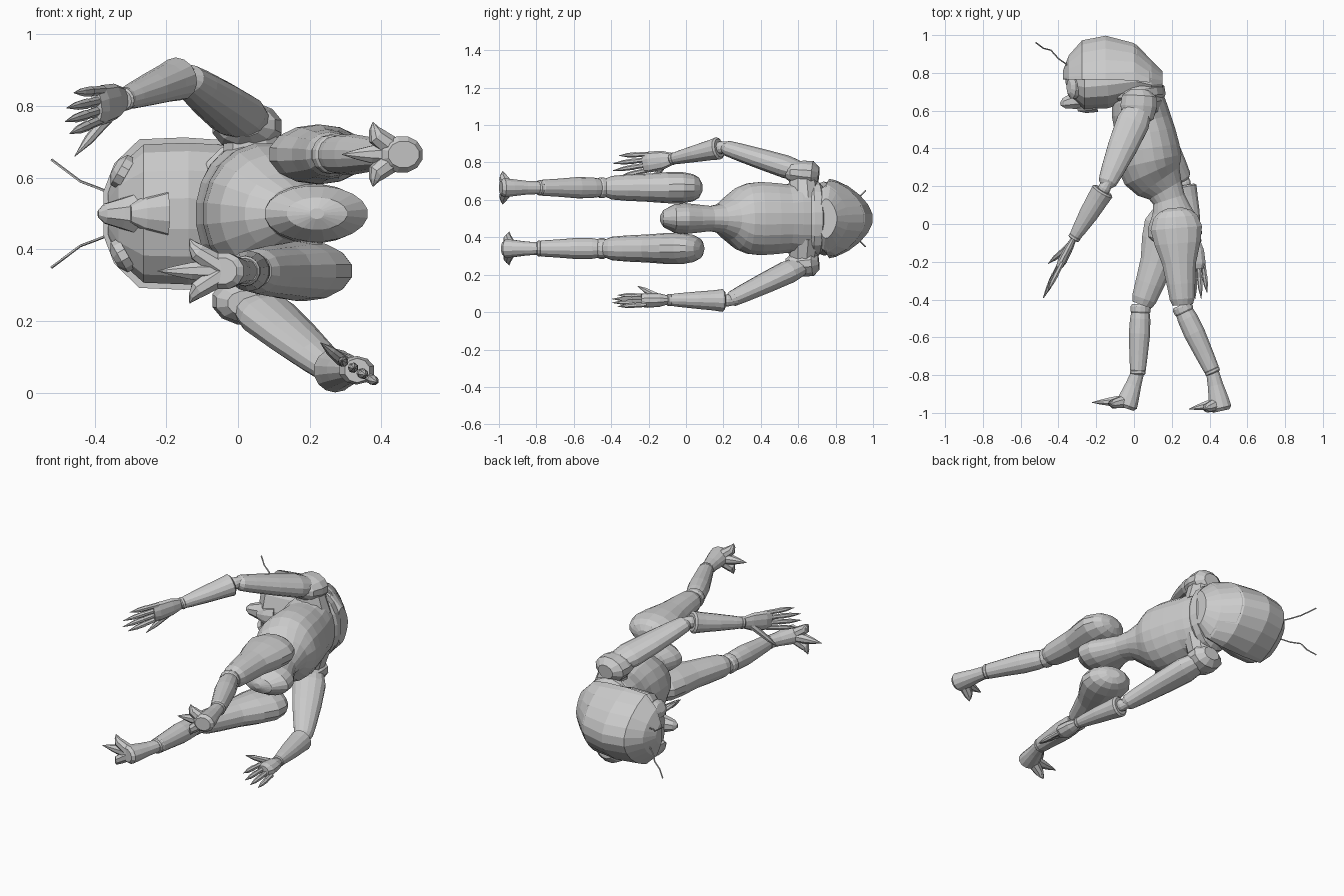
import bpy, bmesh, math
from mathutils import Vector as V

CZ = 0.5  # mid-plane of the body, which lies on its side


def loft(name, secs, n=14, k=0.0, fixed=None, clamp=None):
    """Skin rings (x, y, z, radius in the xy plane, radius along z)."""
    bm = bmesh.new()
    pts = [V(s[:3]) for s in secs]
    rings = []
    for i, s in enumerate(secs):
        t = fixed or (pts[min(i + 1, len(pts) - 1)] - pts[max(i - 1, 0)])
        t = V(t).normalized()
        w = (V((0, 0, 1)) - t * t.z).normalized()
        u = w.cross(t)
        ring = []
        for j in range(n):
            a = 2 * math.pi * (j + 0.5) / n
            p = pts[i] + u * s[3] * math.cos(a) + w * s[4] * math.sin(a) * (1 + k * math.cos(a))
            if clamp:
                p.y = max(p.y, clamp(p.x))
            ring.append(bm.verts.new(p))
        rings.append(ring)
    for a, b in zip(rings, rings[1:]):
        for j in range(n):
            bm.faces.new((a[j], a[(j + 1) % n], b[(j + 1) % n], b[j]))
    bm.faces.new(rings[0])
    bm.faces.new(rings[-1])
    bmesh.ops.recalc_face_normals(bm, faces=bm.faces)
    me = bpy.data.meshes.new(name)
    bm.to_mesh(me)
    bm.free()
    ob = bpy.data.objects.new(name, me)
    bpy.context.collection.objects.link(ob)
    return ob


def limb(name, p, q, prof, n=14):
    """Straight part from p to q; profile rows are (fraction, xy radius, z radius)."""
    p, q = V(p), V(q)
    return loft(name, [(*p.lerp(q, f), a, b) for f, a, b in prof], n)


def ring(name, c, d, r, h=0.02):
    c, d = V(c), V(d).normalized() * h
    limb(name, c - d, c + d, [(0, r * .85, r * .85), (.25, r, r), (.75, r, r), (1, r * .85, r * .85)])


def mid(secs):
    return [(x, y, CZ, a, b) for x, y, a, b in secs]


# torso: one smooth body from pelvis over waist to chest and yoke
loft("torso", mid([
    (.22, -.138, .02, .015), (.22, -.122, .085, .045), (.218, -.06, .145, .078), (.212, 0, .14, .083),
    (.2, .07, .105, .075), (.185, .13, .088, .068), (.165, .18, .1, .078), (.13, .225, .135, .115),
    (.1, .275, .165, .165), (.082, .33, .175, .19), (.072, .4, .172, .198), (.06, .48, .162, .192),
    (.045, .54, .156, .185), (.03, .6, .152, .195), (.02, .66, .14, .195), (.01, .70, .11, .17)]), 20)
loft("neck_collar", mid([(.02, .65, .135, .18), (.02, .675, .15, .205), (.015, .705, .15, .2),
                         (.01, .73, .12, .17)]), 20)

# head: inner skull with face, and hood overhanging it
head = [(-.375, .78, .035, .06), (-.345, .78, .115, .135), (-.275, .785, .19, .2),
        (-.15, .8, .2, .205), (0, .805, .155, .195), (.08, .77, .105, .175), (.14, .76, .05, .11)]
loft("face", mid([(x + .012, y, a * .95, b * .93) for x, y, a, b in head]), 18, -.3, (1, 0, 0))
loft("hood", mid(head), 18, -.3, (1, 0, 0), lambda x: .765 - .12 * max(0, x + .05))
limb("beak", (-.26, .665, CZ), (-.39, .635, CZ), [(0, .065, .07), (.5, .045, .045), (.85, .03, .03), (1, .008, .01)], 8)
limb("chin", (-.2, .635, CZ), (-.3, .61, CZ), [(0, .045, .07), (.6, .035, .05), (1, .015, .025)], 10)

for s in (-1, 1):
    # eye discs and antennae
    eye = V((-.31, .725, CZ + s * .11))
    limb("eye", eye, eye + V((-.035, 0, s * .02)), [(0, .062, .05), (.6, .062, .05), (1, .035, .025)], 12)
    path = [(-.35, .84, .055), (-.40, .875, .075), (-.44, .92, .09), (-.48, .93, .12), (-.52, .96, .15)]
    loft("antenna", [(x, y, CZ + s * z, .004, .004) for x, y, z in path], 5)
    # shoulder caps
    limb("shoulder", (.03, .71, CZ + s * .235), (.02, .535, CZ + s * .25),
         [(0, .05, .04), (.2, .095, .072), (.5, .1, .07), (.85, .085, .055), (1, .05, .035)], 12)
    limb("shoulder_bridge", (.05, .63, CZ + s * .1), (.03, .625, CZ + s * .25),
         [(0, .09, .1), (1, .07, .07)], 10)


def hand(name, wrist, tip, spread, thumb):
    wrist, tip, spread, thumb = V(wrist), V(tip), V(spread).normalized(), V(thumb)
    d = tip - wrist
    az, ax = .022 + .034 * abs(spread.z), .022 + .034 * abs(spread.x)
    limb(name + "_palm", wrist, wrist + d * .48,
         [(0, ax * .55, az * .55), (.35, ax * .9, az * .9), (.8, ax, az), (1, ax * .7, az * .85)], 10)
    for i in range(4):
        f = i - 1.5
        a = wrist + d * .4 + spread * f * .028
        b = wrist + d * (1 - .05 * f * f) + spread * f * .038
        limb(name + "_finger", a, b, [(0, .014, .014), (.4, .013, .013), (.42, .015, .015),
                                      (.7, .012, .012), (1, .001, .001)], 7)
    limb(name + "_thumb", wrist + d * .15 - spread * .02, thumb,
         [(0, .02, .02), (.4, .016, .016), (.65, .014, .014), (1, .001, .001)], 7)


def arm(name, sh, el, wr, tip, spread, thumb):
    sh, el, wr = V(sh), V(el), V(wr)
    d = (wr - el).normalized()
    limb(name + "_upper", sh, el, [(0, .07, .05), (.2, .09, .062), (.5, .08, .056), (.8, .062, .048),
                                   (.95, .05, .042), (1, .03, .025)])
    limb(name + "_elbow", el - d * .03, el + d * .07, [(0, .025, .025), (.4, .034, .034), (1, .03, .03)], 12)
    limb(name + "_forearm", el + d * .025, wr, [(0, .05, .05), (.03, .062, .061), (.2, .058, .054),
                                                (.5, .052, .046), (.85, .038, .036), (1, .03, .03)])
    ring(name + "_wrist", wr, d, .033, .012)
    hand(name + "_hand", wr, tip, spread, thumb)


arm("top_arm", (.03, .62, .75), (-.15, .2, .882), (-.315, -.07, .82), (-.482, -.395, .775),
    (0.1, 0, 1), (-.455, -.21, .66))
arm("bottom_arm", (.04, .62, .25), (.265, .23, .062), (.325, -.09, .065), (.34, -.4, .06),
    (.8, 0, -.5), (.23, -.26, .14))


def leg(name, z, hip, knee, ankle, heel, tip):
    hip, knee, ankle, heel, tip = [V((x, y, z)) for x, y in (hip, knee, ankle, heel, tip)]
    limb(name + "_thigh", hip, knee, [(0, .04, .025), (.03, .085, .055), (.09, .12, .073), (.2, .14, .084),
                                      (.35, .125, .083), (.55, .092, .075), (.75, .078, .07),
                                      (.9, .068, .063), (.96, .055, .05)])
    d = (ankle - knee).normalized()
    ring(name + "_knee", knee, d, .055, .025)
    limb(name + "_shin", knee + d * .02, ankle, [(0, .05, .05), (.1, .055, .055), (.35, .058, .057),
                                                 (.7, .05, .048), (.96, .043, .043), (1, .036, .036)])
    ring(name + "_ankle", ankle, d, .042, .013)
    # foot with heel and three clawed toes
    limb(name + "_foot", ankle, heel, [(0, .035, .035), (.35, .043, .038), (.7, .055, .047),
                                       (.92, .06, .052), (1, .045, .038)], 12)
    base = ankle.lerp(heel, .8)
    for s in (-1, 0, 1):
        end = tip.lerp(heel, .5 * abs(s)) + V((0, 0, .09 * s))
        end.y = tip.y
        bend = base.lerp(end, .5) + V((-.03 * abs(s), -.012 * abs(s), .008 * s))
        loft(name + "_toe", [(*base, .04, .035), (*bend, .024, .026),
                             (*bend.lerp(end, .5), .014, .015), (*end, .001, .001)], 8)


leg("top_leg", .665, (.215, .085), (.26, -.45), (.415, -.78), (.462, -.99), (.29, -.98))
leg("bottom_leg", .34, (.225, .085), (.035, -.45), (.02, -.785), (-.045, -.975), (-.225, -.945))
